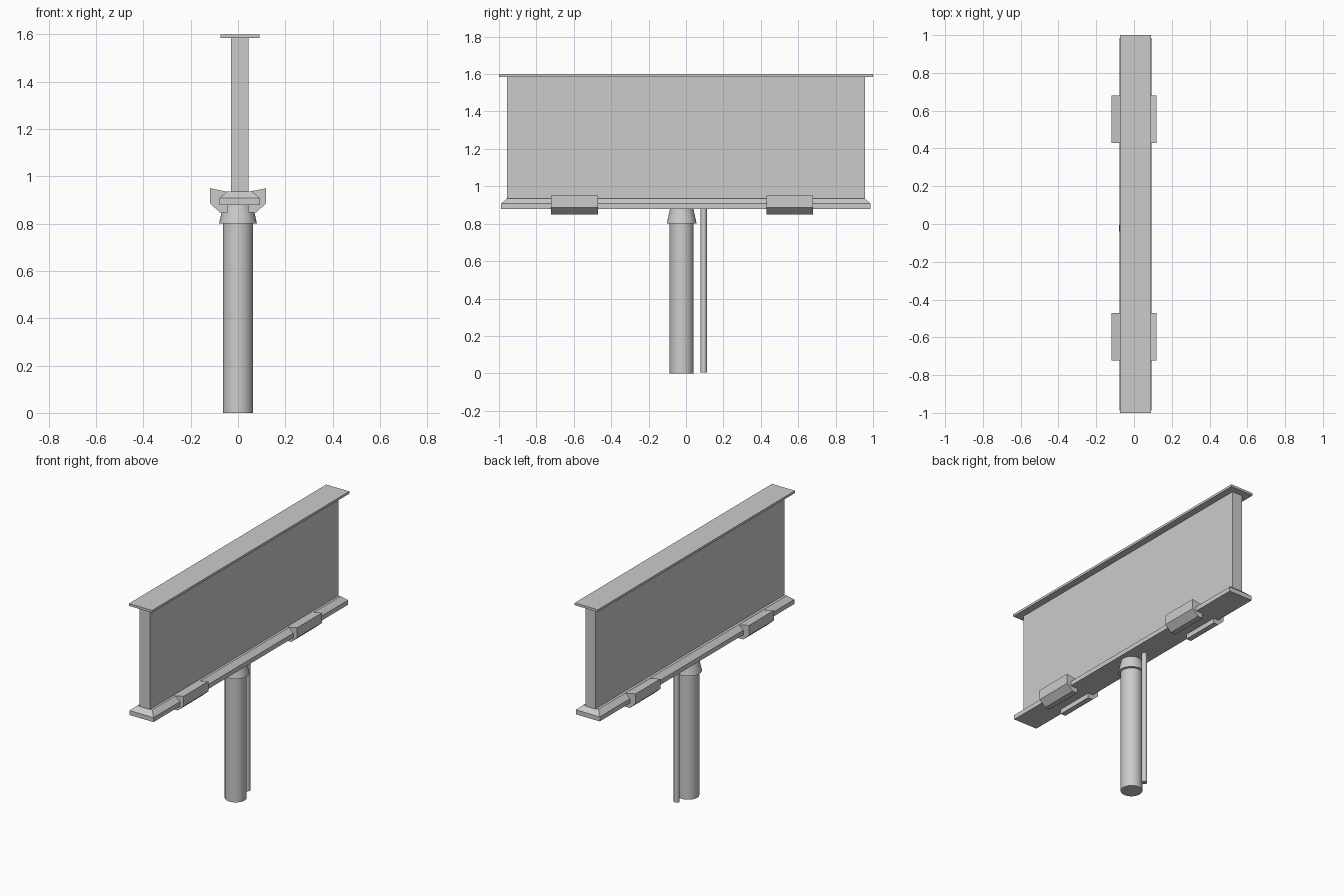
import bpy, bmesh, math

if "Cube" in bpy.data.objects:
    bpy.data.objects.remove(bpy.data.objects["Cube"])

def make(name, verts, faces):
    mesh = bpy.data.meshes.new(name)
    mesh.from_pydata(verts, [], faces)
    bm = bmesh.new()
    bm.from_mesh(mesh)
    bmesh.ops.recalc_face_normals(bm, faces=bm.faces)
    bm.to_mesh(mesh)
    bm.free()
    ob = bpy.data.objects.new(name, mesh)
    bpy.context.collection.objects.link(ob)
    return ob

def block(name, x, y, z, inset=(0, 0)):
    """Box from ranges; the top can be inset to slope the sides."""
    ix, iy = inset
    v = [(x[0], y[0], z[0]), (x[1], y[0], z[0]), (x[1], y[1], z[0]), (x[0], y[1], z[0]),
         (x[0] + ix, y[0] + iy, z[1]), (x[1] - ix, y[0] + iy, z[1]),
         (x[1] - ix, y[1] - iy, z[1]), (x[0] + ix, y[1] - iy, z[1])]
    f = [(0, 1, 2, 3), (4, 5, 6, 7)] + [(i, (i + 1) % 4, (i + 1) % 4 + 4, i + 4) for i in range(4)]
    return make(name, v, f)

def extrude_y(name, profile, y0, y1):
    n = len(profile)
    v = [(x, y, z) for y in (y0, y1) for x, z in profile]
    f = [tuple(range(n)), tuple(range(n, 2 * n))]
    f += [(i, (i + 1) % n, (i + 1) % n + n, i + n) for i in range(n)]
    return make(name, v, f)

def round_part(name, r0, r1, y, z0, z1, sides):
    bpy.ops.mesh.primitive_cone_add(vertices=sides, radius1=r0, radius2=r1, depth=z1 - z0,
                                    location=(0, y, (z0 + z1) / 2))
    ob = bpy.context.object
    ob.name = name
    bpy.ops.object.shade_smooth_by_angle(angle=math.radians(35))
    return ob

# sign panel and its top cap plate
block("panel", (-0.029, 0.045), (-0.957, 0.957), (0.92, 1.59))
block("top_plate", (-0.074, 0.09), (-1, 1), (1.585, 1.6))

# base tray with chamfered top, as one mesh
tray = block("base_tray", (-0.078, 0.092), (-0.988, 0.986), (0.879, 0.936))
bm = bmesh.new()
bm.from_mesh(tray.data)
top = max(bm.faces, key=lambda f: f.calc_center_median().z)
bmesh.ops.extrude_discrete_faces(bm, faces=[])
bm.faces.ensure_lookup_table()
for v in top.verts:
    v.co.z = 0.908
new = bmesh.ops.extrude_face_region(bm, geom=[top])
bmesh.ops.delete(bm, geom=[f for f in [top] if f.is_valid], context='FACES_ONLY')
for v in [g for g in new["geom"] if isinstance(g, bmesh.types.BMVert)]:
    v.co.x += 0.032 if v.co.x < 0 else -0.032
    v.co.y += 0.032 if v.co.y < 0 else -0.032
    v.co.z = 0.936
bmesh.ops.recalc_face_normals(bm, faces=bm.faces)
bm.to_mesh(tray.data)
bm.free()

# clamps gripping both edges of the tray
clamp = [(-0.119, 0.95), (-0.119, 0.886), (-0.077, 0.848), (-0.042, 0.848), (-0.042, 0.934)]
for y0, y1 in ((-0.722, -0.47), (0.43, 0.68)):
    for s, side in ((1, "left"), (-1, "right")):
        extrude_y("clamp_" + side, [(s * x, z) for x, z in clamp], y0, y1)

# post, collar and cable pipe
round_part("post", 0.064, 0.064, -0.023, 0, 0.81, 32)
round_part("collar", 0.08, 0.061, -0.023, 0.8, 0.885, 32)
round_part("cable_pipe", 0.017, 0.017, 0.095, 0.004, 0.885, 12)
